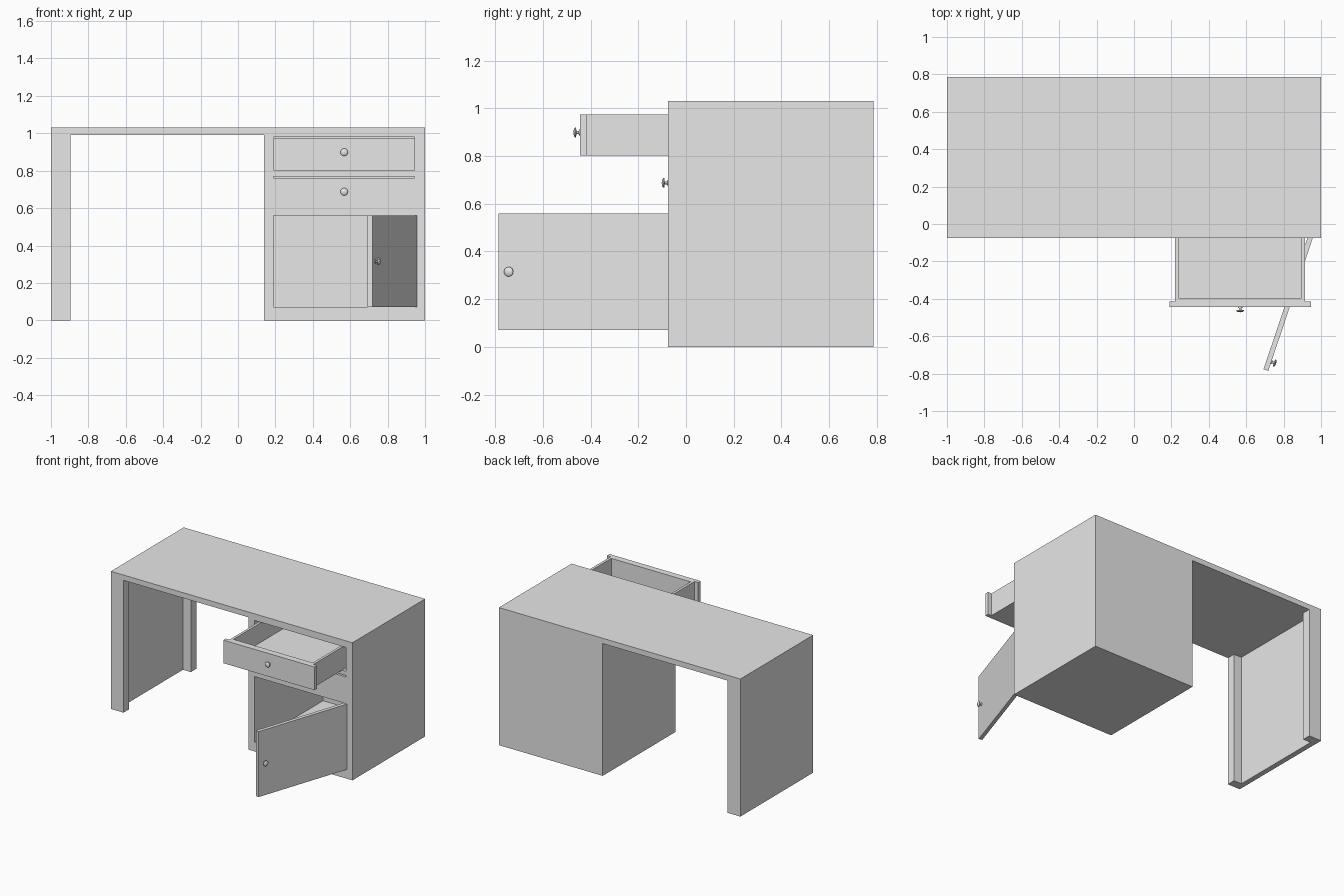
import bpy, bmesh, math
from mathutils import Matrix, Vector

cube = bpy.data.objects.get("Cube")
if cube:
    bpy.data.objects.remove(cube, do_unlink=True)

grey = bpy.data.materials.new("plain_grey")
grey.use_nodes = True
grey.diffuse_color = (0.8, 0.8, 0.8, 1)
grey.node_tree.nodes["Principled BSDF"].inputs["Base Color"].default_value = (0.8, 0.8, 0.8, 1)


def finish(name, bm):
    bmesh.ops.recalc_face_normals(bm, faces=bm.faces)
    mesh = bpy.data.meshes.new(name)
    bm.to_mesh(mesh)
    bm.free()
    mesh.materials.append(grey)
    ob = bpy.data.objects.new(name, mesh)
    bpy.context.collection.objects.link(ob)
    return ob


def box_mesh(x, y, z):
    bm = bmesh.new()
    bmesh.ops.create_cube(bm, size=1)
    for v in bm.verts:
        v.co = Vector((r[0] + (c + 0.5) * (r[1] - r[0])) for r, c in zip((x, y, z), v.co))
    return bm


def box(name, x, y, z):
    return finish(name, box_mesh(x, y, z))


def carve(target, x, y, z):
    cutter = box("cutter", x, y, z)
    cutter.hide_render = True
    mod = target.modifiers.new("carve", "BOOLEAN")
    mod.operation, mod.solver, mod.object = "DIFFERENCE", "EXACT", cutter
    bpy.context.view_layer.objects.active = target
    bpy.ops.object.modifier_apply(modifier=mod.name)
    bpy.data.objects.remove(cutter, do_unlink=True)


def tray(name, x, y, z, wall):
    # open box: inset the top face and sink it to form the floor
    bm = box_mesh(x, y, z)
    bm.normal_update()
    top = max(bm.faces, key=lambda f: f.calc_center_median().z)
    bmesh.ops.inset_region(bm, faces=[top], thickness=wall)
    sunk = bmesh.ops.extrude_face_region(bm, geom=[top])["geom"]
    verts = [g for g in sunk if isinstance(g, bmesh.types.BMVert)]
    bmesh.ops.translate(bm, verts=verts, vec=(0, 0, z[0] + wall - z[1]))
    if top.is_valid:
        bmesh.ops.delete(bm, geom=[top], context="FACES")
    return finish(name, bm)


def knob(name, base):
    # turned profile (radius, distance out), spun around the y axis
    profile = [(0, 0), (0.012, 0), (0.012, 0.003), (0.006, 0.005), (0.006, 0.014),
               (0.02, 0.016), (0.02, 0.02), (0.014, 0.025), (0, 0.027)]
    bm = bmesh.new()
    verts = [bm.verts.new((r, -d, 0)) for r, d in profile]
    edges = [bm.edges.new(pair) for pair in zip(verts, verts[1:])]
    bmesh.ops.spin(bm, geom=verts + edges, axis=(0, 1, 0), cent=(0, 0, 0),
                   angle=math.tau, steps=24, use_duplicate=False)
    bmesh.ops.remove_doubles(bm, verts=bm.verts, dist=0.0001)
    bmesh.ops.translate(bm, verts=bm.verts, vec=base)
    ob = finish(name, bm)
    bpy.ops.object.select_all(action="DESELECT")
    ob.select_set(True)
    bpy.context.view_layer.objects.active = ob
    bpy.ops.object.shade_smooth_by_angle(angle=math.radians(35))
    return ob


FRONT, BACK = -0.075, 0.785
OPEN_X = (0.19, 0.945)
MID = sum(OPEN_X) / 2

# Desk body: top, side leg and cabinet carved from one block
desk = box("desk_body", (-1, 1), (FRONT, BACK), (0, 1.03))
carve(desk, (-0.895, 0.14), (-1, 1), (-0.1, 0.99))
# Recess between the front and back posts of the side leg
carve(desk, (-0.96, -0.8), (FRONT + 0.065, BACK - 0.065), (-0.1, 0.99))
# Two drawer bays and the cupboard
for z in ((0.07, 0.56), (0.595, 0.77), (0.802, 0.98)):
    carve(desk, OPEN_X, (-1, BACK - 0.05), z)

# Drawers: upper one pulled out, lower one closed
for label, z, pull in (("upper", (0.802, 0.975), 0.37), ("lower", (0.595, 0.76), 0)):
    y = FRONT - pull
    box(label + "_drawer_front", OPEN_X, (y, y + 0.03), z)
    tray(label + "_drawer_tray", (0.22, 0.915), (y + 0.03, y + 0.78), z, 0.027)
    knob(label + "_drawer_knob", (MID, y, sum(z) / 2 + 0.01))

# Cupboard door with its knob, swung open around the right hinge
width = OPEN_X[1] - OPEN_X[0]
swing = Matrix.Translation((OPEN_X[1], FRONT + 0.01, 0)) @ Matrix.Rotation(math.radians(71.5), 4, "Z")
door = box("cupboard_door", (-width, 0), (-0.0135, 0.0135), (0.07, 0.56))
door_knob = knob("cupboard_door_knob", (0.05 - width, -0.0135, 0.315))
for part in (door, door_knob):
    part.data.transform(swing)
